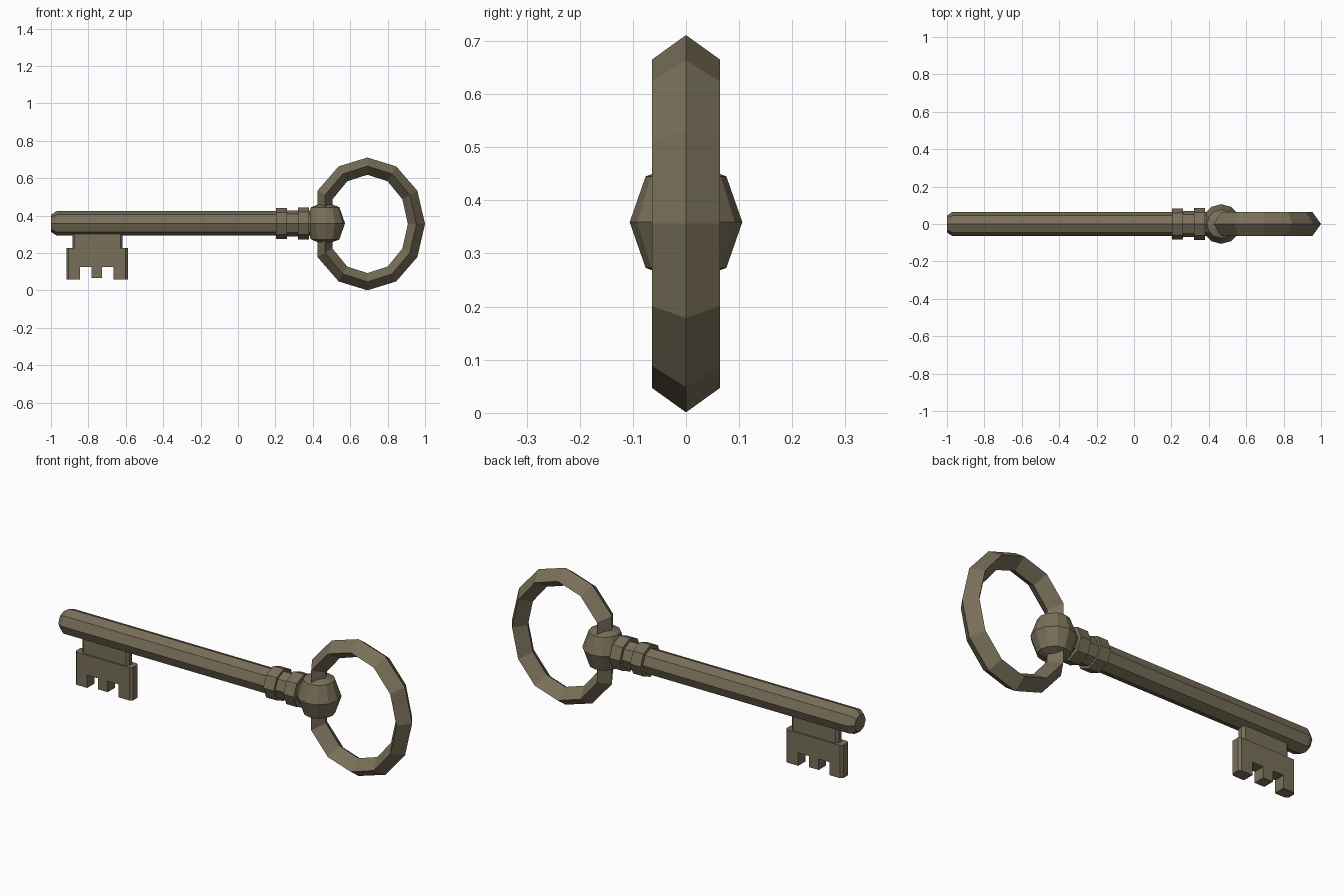
import bpy, bmesh
from math import sin, cos, pi, radians
from mathutils import Vector

if "Cube" in bpy.data.objects:
    bpy.data.objects.remove(bpy.data.objects["Cube"])

CZ = 0.359  # height of the key axis
mat = bpy.data.materials.new("aged_brass")
mat.diffuse_color = (0.19, 0.16, 0.1, 1)
mat.use_nodes = True
mat.node_tree.nodes["Principled BSDF"].inputs["Base Color"].default_value = mat.diffuse_color


def make(name, bm):
    bmesh.ops.recalc_face_normals(bm, faces=bm.faces)
    me = bpy.data.meshes.new(name)
    bm.to_mesh(me)
    bm.free()
    me.materials.append(mat)
    ob = bpy.data.objects.new(name, me)
    bpy.context.collection.objects.link(ob)
    return ob


def loft(name, sections):
    """Skin a row of equal-sized point loops and cap both ends."""
    bm = bmesh.new()
    loops = [[bm.verts.new(p) for p in s] for s in sections]
    n = len(loops[0])
    for a, b in zip(loops, loops[1:]):
        for i in range(n):
            j = (i + 1) % n
            bm.faces.new((a[i], a[j], b[j], b[i]))
    bm.faces.new(loops[0])
    bm.faces.new(loops[-1])
    return make(name, bm)


def lathe_x(name, profile, n=8):
    return loft(name, [[(x, r * cos(2 * pi * i / n), CZ + r * sin(2 * pi * i / n))
                        for i in range(n)] for x, r in profile])


def plate(name, outline, half, chamfer):
    """Extrude an x-z outline along y, chamfering the upright outer corners."""
    bm = bmesh.new()
    f = bm.faces.new([bm.verts.new((x, -half, z)) for x, z in outline])
    r = bmesh.ops.extrude_face_region(bm, geom=[f])
    vs = [v for v in r["geom"] if isinstance(v, bmesh.types.BMVert)]
    bmesh.ops.translate(bm, verts=vs, vec=(0, 2 * half, 0))
    ends = (min(x for x, z in outline), max(x for x, z in outline))
    edges = [e for e in bm.edges
             if abs(e.verts[0].co.z - e.verts[1].co.z) > 0.01
             and any(all(abs(v.co.x - x) < 1e-4 for v in e.verts) for x in ends)]
    bmesh.ops.bevel(bm, geom=edges, offset=chamfer, segments=1, affect='EDGES')
    return make(name, bm)


# Octagonal shaft with chamfered tip, and the collar at its inner end
lathe_x("shaft", [(-1, 0.045), (-0.97, 0.065), (0.23, 0.065)])
lathe_x("collar", [(0.203, 0.083), (0.263, 0.083), (0.263, 0.07), (0.32, 0.07),
                   (0.32, 0.086), (0.38, 0.086), (0.38, 0.065), (0.43, 0.065)])

# Faceted knob turned about the vertical axis
knob = [(0.04, -0.1), (0.076, -0.086), (0.106, 0), (0.076, 0.086), (0.04, 0.1)]
loft("knob", [[(0.466 + r * cos(2 * pi * i / 12), r * sin(2 * pi * i / 12), CZ + z)
               for i in range(12)] for r, z in knob])


# Oval bow with diamond cross-section, its ends dropping straight into the knob
def bow_section(angle, z=None):
    a = radians(angle)
    pts = []
    for rad, y in ((0.046, 0), (0, 0.064), (-0.046, 0), (0, -0.064)):
        pts.append((0.692 + (0.262 + rad) * cos(a), y,
                    0.356 + (0.309 + rad) * sin(a) if z is None else z))
    return pts


loft("bow", [bow_section(150, 0.40)] + [bow_section(a) for a in range(150, -151, -30)]
     + [bow_section(-150, 0.32)])

# Bit: stem block and toothed plate
plate("bit_stem", [(-0.885, 0.22), (-0.617, 0.22), (-0.617, 0.34), (-0.885, 0.34)],
      0.022, 0.012)
plate("bit_teeth", [(-0.917, 0.058), (-0.845, 0.058), (-0.845, 0.125), (-0.783, 0.125),
                    (-0.783, 0.068), (-0.727, 0.068), (-0.727, 0.125), (-0.665, 0.125),
                    (-0.665, 0.058), (-0.589, 0.058), (-0.589, 0.228), (-0.917, 0.228)],
      0.03, 0.012)
